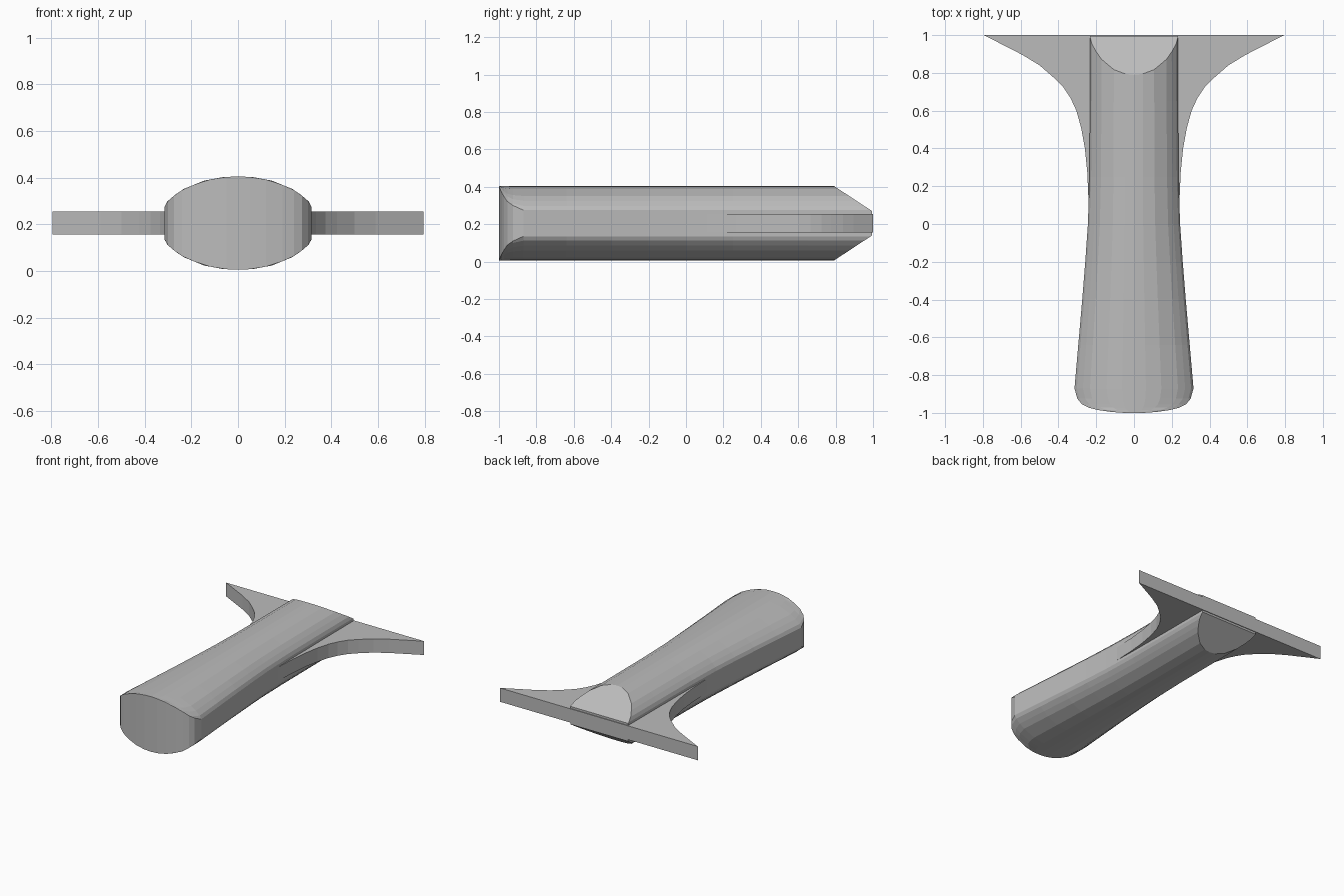
import bpy, bmesh
from mathutils import Vector

old = bpy.data.objects.get("Cube")
if old:
    bpy.data.objects.remove(old, do_unlink=True)

# One plain grey for the whole model
grey = bpy.data.materials.new("plain grey")
grey.use_nodes = True
colour = (0.5, 0.5, 0.5, 1)
grey.diffuse_color = colour
grey.node_tree.nodes["Principled BSDF"].inputs["Base Color"].default_value = colour

MID = 0.205  # height of the centre plane


def finish(bm, name):
    bmesh.ops.recalc_face_normals(bm, faces=bm.faces)
    mesh = bpy.data.meshes.new(name)
    bm.to_mesh(mesh)
    bm.free()
    mesh.materials.append(grey)
    obj = bpy.data.objects.new(name, mesh)
    bpy.context.collection.objects.link(obj)
    return obj


# Half of the lens section: fraction of half width, half thickness
LENS = [(0, 0.2), (0.2, 0.197), (0.46, 0.182), (0.74, 0.146),
        (0.86, 0.12), (0.96, 0.093), (1, 0.07)]


def thickness(u):
    for (a, ha), (b, hb) in zip(LENS, LENS[1:]):
        if u <= b:
            return ha + (hb - ha) * (u - a) / (b - a)
    return LENS[-1][1]


# Stations along the grip: y, half width of the lens, half width of the outline
STATIONS = [(-1, 0.315, 0.05), (-0.995, 0.315, 0.12), (-0.985, 0.315, 0.19),
            (-0.972, 0.315, 0.24), (-0.955, 0.315, 0.275), (-0.925, 0.315, 0.3),
            (-0.87, 0.315, 0.315), (-0.64, 0.295, 0.295), (-0.4, 0.274, 0.274),
            (-0.2, 0.258, 0.258), (0, 0.244, 0.244), (0.25, 0.236, 0.236),
            (0.65, 0.233, 0.233), (0.995, 0.232, 0.232)]


def grip():
    bm = bmesh.new()
    rings = []
    across = [-u for u, _ in LENS[:0:-1]] + [u for u, _ in LENS]
    for y, lens, width in STATIONS:
        def point(u, side):
            h = thickness(abs(u) * width / lens)
            return bm.verts.new((u * width, y, MID + side * h))
        rings.append([point(u, 1) for u in across] +
                     [point(u, -1) for u in reversed(across)])
    for a, b in zip(rings, rings[1:]):
        for i in range(len(a)):
            j = (i + 1) % len(a)
            bm.faces.new((a[i], a[j], b[j], b[i]))
    bm.faces.new(rings[0])
    bm.faces.new(rings[-1])
    # Slanted cuts above and below the back end
    for side in (1, -1):
        cut = bmesh.ops.bisect_plane(
            bm, geom=bm.verts[:] + bm.edges[:] + bm.faces[:], dist=1e-5,
            plane_co=Vector((0, 0.79, MID + side * 0.2)),
            plane_no=Vector((0, 0.135, side * 0.205)), clear_outer=True)
        edges = [e for e in cut["geom_cut"] if isinstance(e, bmesh.types.BMEdge)]
        bmesh.ops.contextual_create(bm, geom=edges)
    return finish(bm, "grip")


# Flared plate: outline of the right half, mirrored
FLARE = [(0.795, 1), (0.59, 0.895), (0.5, 0.84), (0.425, 0.775), (0.375, 0.725),
         (0.335, 0.665), (0.305, 0.6), (0.28, 0.51), (0.26, 0.4),
         (0.247, 0.27), (0.24, 0.1), (0.235, 0)]


def flare():
    bm = bmesh.new()
    rows = [[bm.verts.new((s * x, y, MID - 0.05)) for s in (-1, 1)] for x, y in FLARE]
    for a, b in zip(rows, rows[1:]):
        bm.faces.new((a[0], a[1], b[1], b[0]))
    out = bmesh.ops.extrude_face_region(bm, geom=bm.faces[:])
    bmesh.ops.translate(bm, vec=(0, 0, 0.1),
                        verts=[v for v in out["geom"] if isinstance(v, bmesh.types.BMVert)])
    return finish(bm, "flared_plate")


grip()
flare()
